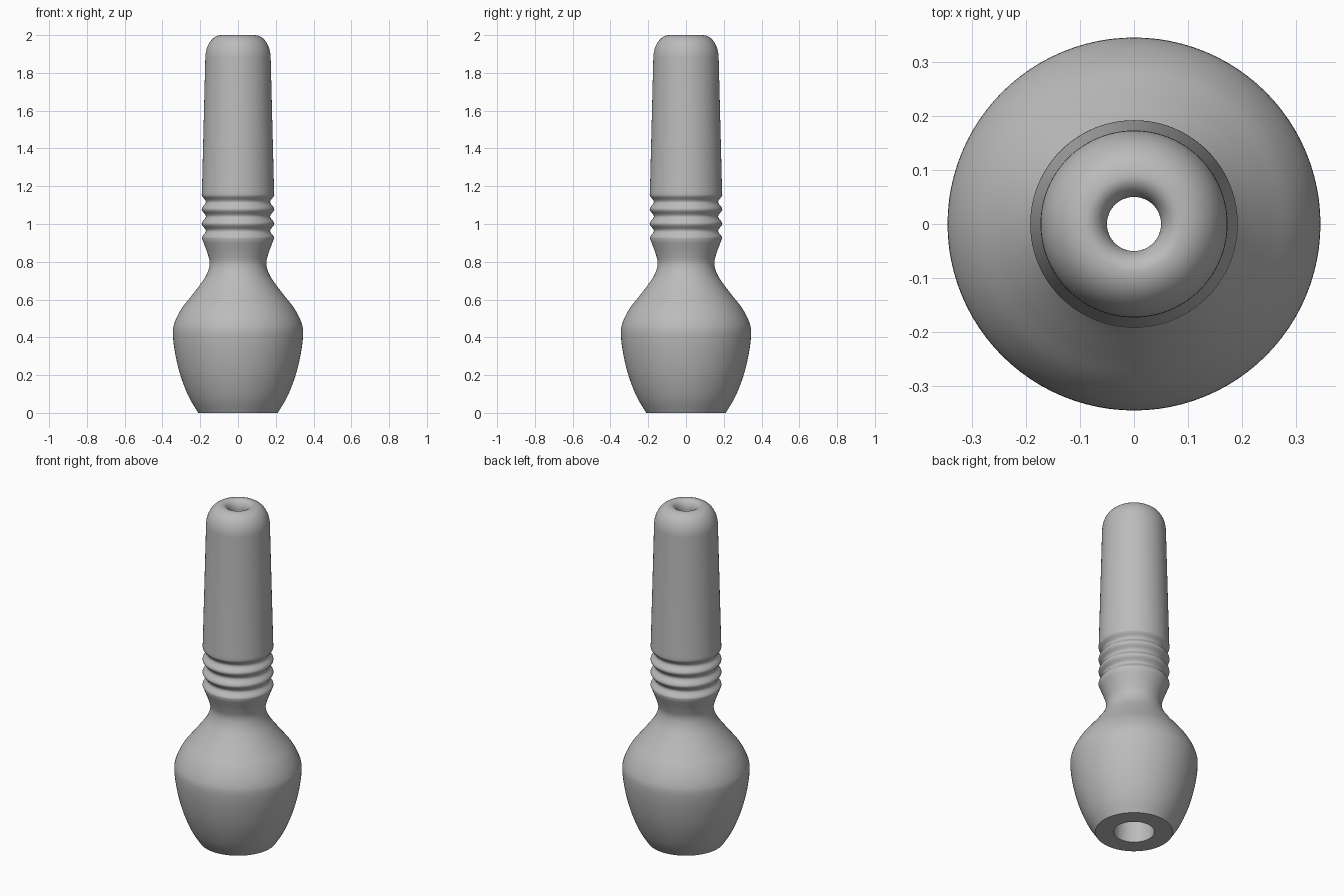
import bpy, bmesh, math
from mathutils import Vector

cube = bpy.data.objects.get("Cube")
if cube:
    bpy.data.objects.remove(cube, do_unlink=True)

SEGMENTS = 96

grey = bpy.data.materials.new("plain grey")
grey.use_nodes = True
colour = (0.5, 0.5, 0.5, 1)
grey.diffuse_color = colour
grey.node_tree.nodes["Principled BSDF"].inputs["Base Color"].default_value = colour


def spline(points, steps=5):
    """Smooth curve through (radius, height) points."""
    p = [Vector(q) for q in points]
    p = [2 * p[0] - p[1]] + p + [2 * p[-1] - p[-2]]
    out = []
    for a, b, c, d in zip(p, p[1:], p[2:], p[3:]):
        for i in range(steps):
            t = i / steps
            out.append(0.5 * (2 * b + (c - a) * t + (2 * a - 5 * b + 4 * c - d) * t**2
                              + (3 * b - a - 3 * c + d) * t**3))
    return [tuple(v) for v in out] + [tuple(points[-1])]


def arc(cr, cz, rr, rz, start, end, steps=12):
    """Elliptical arc, angles in degrees."""
    angles = [math.radians(start + (end - start) * i / steps) for i in range(steps + 1)]
    return [(cr + rr * math.cos(a), cz + rz * math.sin(a)) for a in angles]


# Rounded bulb and waist
bulb = spline([(0.21, 0), (0.258, 0.08), (0.302, 0.19), (0.332, 0.31), (0.345, 0.42),
               (0.335, 0.48), (0.3, 0.55), (0.25, 0.615), (0.2, 0.68), (0.165, 0.735),
               (0.15, 0.79), (0.16, 0.84), (0.182, 0.9)])

# Three grooves between four rounded ribs
RIB_LOW, RIB_HIGH, GROOVES = 0.925, 1.155, 3
count = GROOVES * 12
ribs = [(0.181 + 0.011 * math.cos(math.tau * GROOVES * i / count),
         RIB_LOW + (RIB_HIGH - RIB_LOW) * i / count) for i in range(count + 1)]

# Tapered grip with domed end rolling into the bore
grip = [(0.191, 1.17), (0.173, 1.88)]
dome = arc(0.088, 1.88, 0.085, 0.12, 0, 90)[1:]
lip = arc(0.088, 1.95, 0.038, 0.05, 90, 180)[1:]

# Narrow upper bore and wider socket below
bore = [(0.05, 0.6), (0.11, 0.5), (0.11, 0)]

profile = bulb + ribs + grip + dome + lip + bore

# Lathe the closed profile
bm = bmesh.new()
rings = []
for r, z in profile:
    rings.append([bm.verts.new((r * math.cos(math.tau * i / SEGMENTS),
                                r * math.sin(math.tau * i / SEGMENTS), z))
                  for i in range(SEGMENTS)])
for low, high in zip(rings, rings[1:] + rings[:1]):
    for i in range(SEGMENTS):
        j = (i + 1) % SEGMENTS
        bm.faces.new((low[i], low[j], high[j], high[i]))
bmesh.ops.recalc_face_normals(bm, faces=bm.faces)

mesh = bpy.data.meshes.new("turned_handle")
bm.to_mesh(mesh)
bm.free()
mesh.materials.append(grey)
handle = bpy.data.objects.new("turned_handle", mesh)
bpy.context.collection.objects.link(handle)

bpy.ops.object.select_all(action="DESELECT")
handle.select_set(True)
bpy.context.view_layer.objects.active = handle
bpy.ops.object.shade_smooth_by_angle(angle=math.radians(40))
